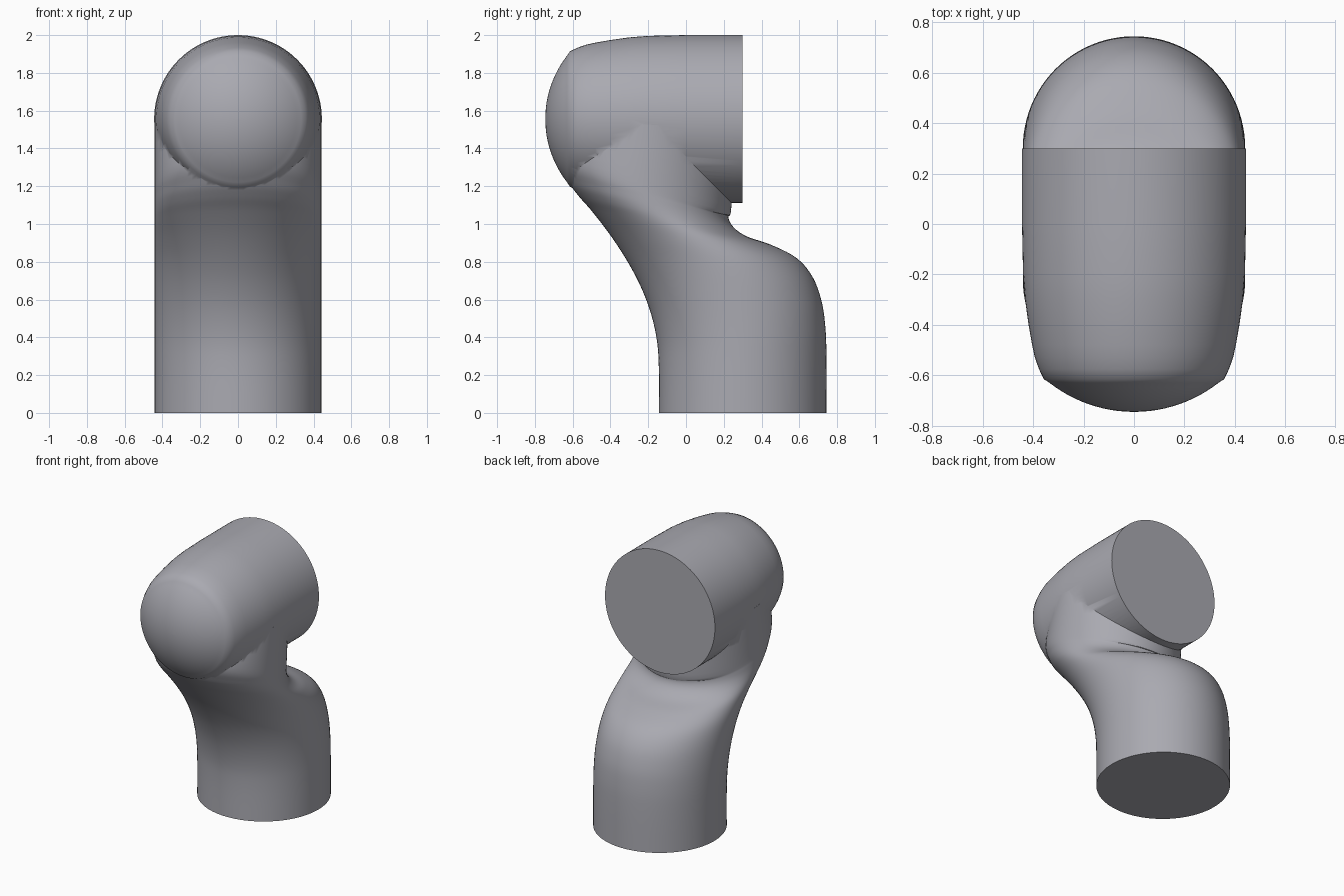
import bpy, bmesh, math
from mathutils import Vector

cube = bpy.data.objects.get("Cube")
if cube:
    bpy.data.objects.remove(cube, do_unlink=True)

SEG = 96      # points around every section
R = 0.444     # tube radius

mat = bpy.data.materials.new("cool_grey")
mat.use_nodes = True
GREY = (0.40, 0.40, 0.44, 1)
mat.diffuse_color = GREY
mat.node_tree.nodes["Principled BSDF"].inputs["Base Color"].default_value = GREY


def loft(name, sections):
    """Skin elliptical sections given as (front point, back point, half width) in the YZ plane."""
    bm = bmesh.new()
    rings = []
    for f, b, w in sections:
        mid, half = (f + b) / 2, (b - f) / 2
        ring = []
        for i in range(SEG):
            a = 2 * math.pi * i / SEG
            p = mid + half * math.cos(a)
            ring.append(bm.verts.new((w * math.sin(a), p.x, p.y)))
        rings.append(ring)
    for r0, r1 in zip(rings, rings[1:]):
        for i in range(SEG):
            j = (i + 1) % SEG
            bm.faces.new((r0[i], r0[j], r1[j], r1[i]))
    bm.faces.new(rings[0])
    bm.faces.new(rings[-1])
    bmesh.ops.recalc_face_normals(bm, faces=bm.faces)
    me = bpy.data.meshes.new(name)
    bm.to_mesh(me)
    bm.free()
    me.materials.append(mat)
    ob = bpy.data.objects.new(name, me)
    bpy.context.collection.objects.link(ob)
    return ob


def spline(pts, steps):
    """Catmull-Rom curve through the points."""
    out = []
    for i in range(len(pts) - 1):
        p0, p1 = pts[max(i - 1, 0)], pts[i]
        p2, p3 = pts[i + 1], pts[min(i + 2, len(pts) - 1)]
        for s in range(steps):
            t = s / steps
            out.append(0.5 * (2 * p1 + (p2 - p0) * t + (2 * p0 - 5 * p1 + 4 * p2 - p3) * t ** 2
                              + (3 * p1 - p0 - 3 * p2 + p3) * t ** 3))
    return out + [pts[-1]]


# Base tube and leaning neck: front y, front z, back y, back z
pairs = [
    (-0.144, 0.00, 0.744, 0.00), (-0.144, 0.24, 0.744, 0.28), (-0.155, 0.39, 0.738, 0.45),
    (-0.190, 0.54, 0.718, 0.59), (-0.245, 0.68, 0.670, 0.72), (-0.315, 0.81, 0.585, 0.82),
    (-0.400, 0.94, 0.450, 0.89), (-0.500, 1.07, 0.320, 0.935), (-0.570, 1.15, 0.250, 0.985),
    (-0.625, 1.23, 0.224, 1.04), (-0.670, 1.36, 0.240, 1.09), (-0.600, 1.55, 0.250, 1.50)]
curve = spline([Vector(p) for p in pairs], 5)
arm = loft("arm_link", [(Vector(p[:2]), Vector(p[2:]), 0.441) for p in curve])

# Upper housing: straight barrel, slight taper, bevel and spherical front cap, as (y, radius)
profile = [(0.3, R), (0.0, R), (-0.2, 0.440), (-0.3, 0.432), (-0.4, 0.418),
           (-0.48, 0.404), (-0.53, 0.393), (-0.575, 0.377), (-0.615, 0.358)]
CAP = 0.545
top = math.asin(0.358 / CAP)
for k in range(1, 14):
    a = top * (1 - k / 13.1)
    profile.append((-0.745 + CAP * (1 - math.cos(a)), CAP * math.sin(a)))
ZC = 2.0 - R
head = loft("upper_housing",
            [(Vector((y, ZC + r)), Vector((y, ZC - r)), r) for y, r in profile])

# Join both tubes into one solid
mod = arm.modifiers.new("join", "BOOLEAN")
mod.operation = "UNION"
mod.solver = "EXACT"
mod.object = head
bpy.ops.object.select_all(action="DESELECT")
bpy.context.view_layer.objects.active = arm
arm.select_set(True)
bpy.ops.object.modifier_apply(modifier=mod.name)
bpy.data.objects.remove(head, do_unlink=True)
bpy.ops.object.shade_smooth_by_angle(angle=math.radians(40))
